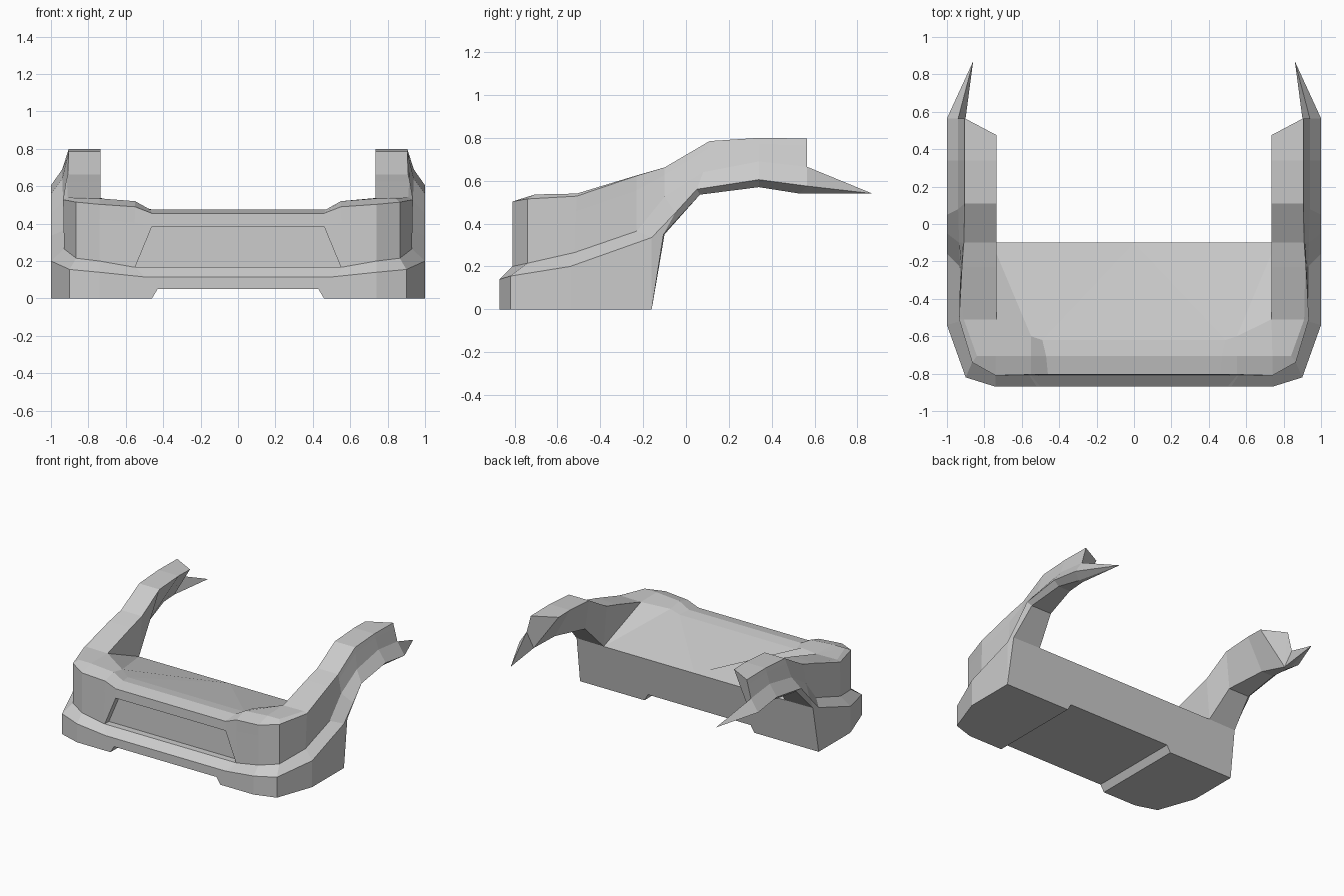
import bpy, bmesh
from mathutils import Vector as V

cube = bpy.data.objects.get("Cube")
if cube:
    bpy.data.objects.remove(cube)

grey = bpy.data.materials.new("plain_grey")
grey.use_nodes = True
grey.diffuse_color = (0.6, 0.6, 0.6, 1)
grey.node_tree.nodes["Principled BSDF"].inputs["Base Color"].default_value = (0.6, 0.6, 0.6, 1)


def station(under, lip, ledge, top, crest, inner):
    """Cross-section: underside, lip edge, ledge, mid wall, wall top, crest, inner top."""
    ledge, top = V(ledge), V(top)
    return [V(under), V(lip), ledge, ledge.lerp(top, 0.74), top, V(crest), V(inner)]


def flip(p):
    return V((-p.x, p.y, p.z))


def add(bm, pts, both=True):
    bm.faces.new([bm.verts.new(p) for p in pts])
    if both:
        bm.faces.new([bm.verts.new(flip(p)) for p in reversed(pts)])


def loft(bm, sections):
    for s, t in zip(sections, sections[1:]):
        for i in range(len(s) - 1):
            add(bm, [s[i], t[i], t[i + 1], s[i + 1]])


def finish(bm, name):
    bmesh.ops.remove_doubles(bm, verts=bm.verts, dist=0.0005)
    bmesh.ops.recalc_face_normals(bm, faces=bm.faces)
    mesh = bpy.data.meshes.new(name)
    bm.to_mesh(mesh)
    bm.free()
    mesh.materials.append(grey)
    bpy.context.collection.objects.link(bpy.data.objects.new(name, mesh))


# Sections from the centre of the front round to the wheel arch
shoulder = (.735, -.51, .537)
body = [
    station((.43, -.87, .05), (.5, -.87, .115), (.55, -.81, .167), (.46, -.805, .455), (.47, -.705, .475), (.49, -.62, .465)),
    station((.46, -.87, 0), (.52, -.87, .117), (.56, -.81, .168), (.55, -.805, .49), (.55, -.705, .52), (.55, -.6, .5)),
    station((.74, -.87, 0), (.74, -.87, .14), (.74, -.81, .2), (.74, -.81, .503), (.74, -.705, .535), shoulder),
    station((.9, -.82, 0), (.9, -.82, .155), (.865, -.74, .215), (.865, -.74, .515), (.84, -.705, .536), shoulder),
    station((1, -.54, 0), (1, -.54, .2), (.93, -.52, .265), (.935, -.51, .528), (.91, -.51, .54), shoulder),
    station((1, -.16, 0), (1, -.16, .335), (.93, -.23, .365), (.92, -.23, .623), (.915, -.23, .625), (.735, -.23, .625)),
    station((.99, -.105, .35), (1, -.05, .45), (.935, -.1, .525), (.91, -.1, .662), (.91, -.1, .662), (.735, -.1, .662)),
]
body[0][3] = V((.46, -.807, .385))

# Fender arm sections behind the arch, with the inner lower edge
arm = [
    station((.97, .065, .535), (1, .05, .56), (.94, .08, .64), (.905, .11, .785), (.905, .11, .785), (.735, .11, .785)),
    station((.96, .34, .57), (1, .34, .605), (.94, .34, .69), (.905, .34, .8), (.905, .34, .8), (.735, .34, .8)),
    station((.94, .53, .54), (1, .565, .575), (.94, .565, .665), (.905, .565, .797), (.905, .565, .797), (.735, .475, .797)),
]
low = V((.76, -.1, .35))
lower = [low, V((.8, .065, .535)), V((.86, .34, .57)), V((.905, .53, .54))]

# Bumper body: front wall, stepped lip and crest
bm = bmesh.new()
loft(bm, body)
mid = body[0]
for i in range(6):
    quad = [mid[i], mid[i + 1], flip(mid[i + 1]), flip(mid[i])]
    if i != 2:
        add(bm, quad, False)
        continue
    # Recessed front panel
    deep = [p + V((0, .05, 0)) for p in quad]
    add(bm, deep, False)
    for k in range(4):
        n = (k + 1) % 4
        add(bm, [quad[k], quad[n], deep[n], deep[k]], False)

# Underside with the raised middle
back = [V((s[0].x, -.16, s[0].z)) for s in body[:2]]
add(bm, [s[0] for s in body[1:6]] + [back[1]])
add(bm, [mid[0], body[1][0], back[1], back[0]])
add(bm, [flip(mid[0]), mid[0], back[0], flip(back[0])], False)

# Back wall
edge = V((0, -.1, .35))
half = [back[0], back[1], body[5][0], body[6][0], low]
add(bm, half + [edge] + [flip(p) for p in reversed(half)], False)

# Sloping top deck and the inner walls below the arms
g = [s[6] for s in body]
add(bm, [flip(g[0]), g[0], edge], False)
add(bm, [g[0], g[1], low, edge])
add(bm, [g[1], g[2], low])
add(bm, [g[4], g[5], low])
add(bm, [g[5], g[6], low])
add(bm, body[6] + [low])
finish(bm, "bumper_body")

# Fender arms: closed loft ending in a pointed lip
bm = bmesh.new()
sections = [s + [l, s[0]] for s, l in zip([body[6]] + arm, lower)]
loft(bm, sections)
add(bm, body[6] + [low])
end, tip = arm[-1], V((.86, .87, .54))
add(bm, [end[4], end[6], lower[-1]])
add(bm, [end[2], end[3], end[4], lower[-1]])
rim = [end[2], end[1], end[0], lower[-1]]
for i in range(4):
    add(bm, [rim[i], rim[(i + 1) % 4], tip])
finish(bm, "fender_arms")
